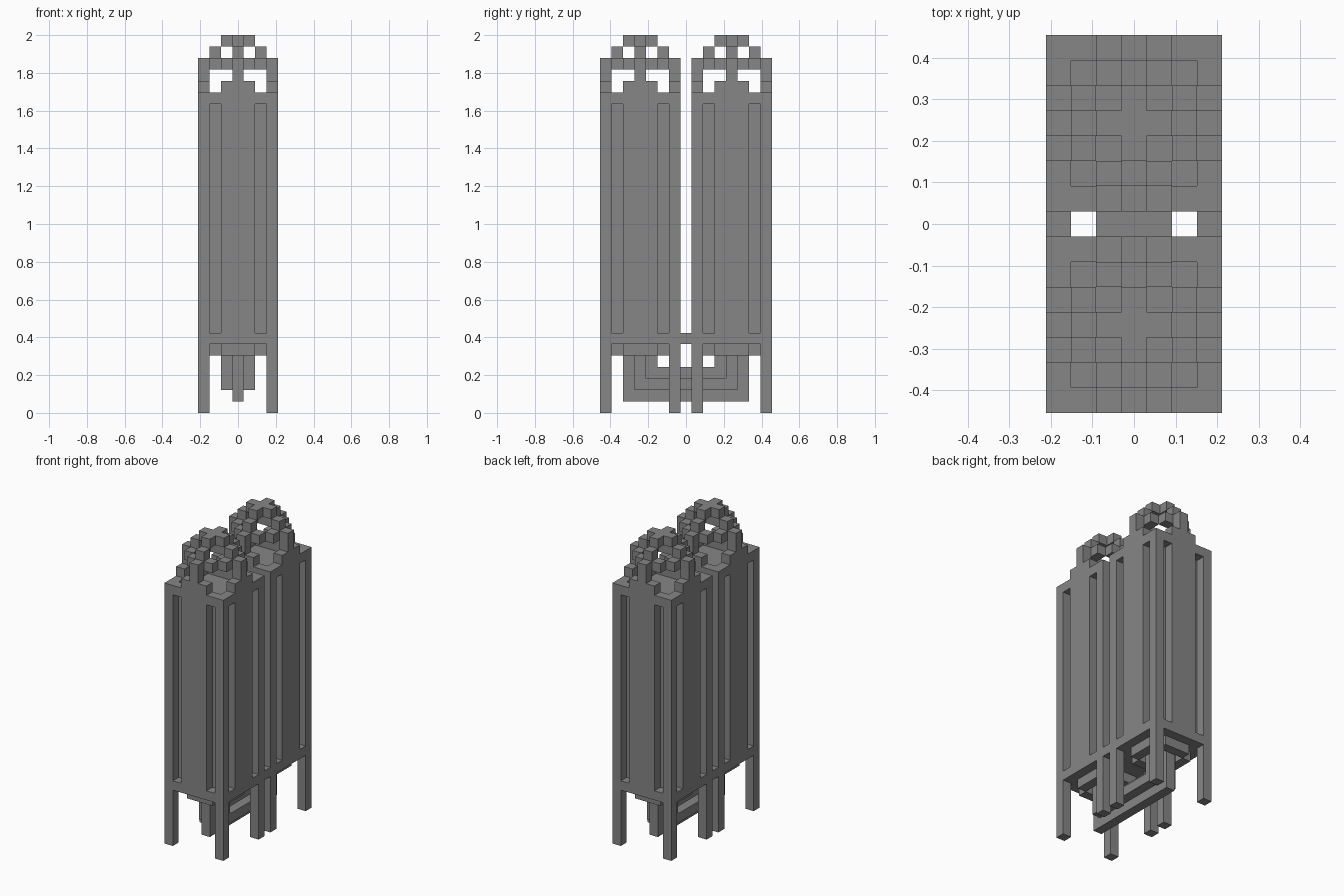
import bpy, bmesh
from mathutils import Matrix, Vector

U = 2 / 33          # edge of one cube
OFFSET = 4          # tower centre along y, in cubes

cube = bpy.data.objects.get("Cube")
if cube:
    bpy.data.objects.remove(cube, do_unlink=True)

grey = bpy.data.materials.new("mid_grey")
grey.use_nodes = True
colour = (0.24, 0.24, 0.24, 1)
grey.diffuse_color = colour
grey.node_tree.nodes["Principled BSDF"].inputs["Base Color"].default_value = colour


def box(x, y, z):
    """Block from three (low, high) ranges, in cubes."""
    lo, hi = Vector((x[0], y[0], z[0])), Vector((x[1], y[1], z[1]))
    return (lo + hi) / 2, hi - lo


def cell(x, y, z0, z1):
    """Column one cube wide, centred on x, y."""
    return box((x - .5, x + .5), (y - .5, y + .5), (z0, z1))


def build(name, blocks, turns=1, shift=0):
    """Mesh from blocks, repeated in quarter turns, moved along y."""
    bm = bmesh.new()
    for turn in range(turns):
        spin = Matrix.Rotation(turn * 1.5707963, 4, 'Z')
        for centre, size in blocks:
            place = Matrix.Translation((0, shift, 0)) @ spin @ Matrix.Translation(centre)
            bmesh.ops.create_cube(bm, size=1, matrix=place @ Matrix.Diagonal((*size, 1)))
    bmesh.ops.scale(bm, vec=(U, U, U), verts=bm.verts)
    mesh = bpy.data.meshes.new(name)
    bm.to_mesh(mesh)
    bm.free()
    mesh.materials.append(grey)
    obj = bpy.data.objects.new(name, mesh)
    bpy.context.collection.objects.link(obj)


FULL, CORE, PANEL, EDGE = (-3.5, 3.5), (-2.5, 2.5), (-1.5, 1.5), (-3.5, -2.5)

for side, sign in (("front", -1), ("back", 1)):
    def tower(part, blocks, turns=1):
        build(f"{side}_tower_{part}", blocks, turns, sign * OFFSET)

    # Body: base slab, solid core, corner posts and wall panels with slots between
    tower("base", [box(FULL, FULL, (6, 7))])
    tower("core", [box(CORE, CORE, (7, 27))])
    tower("corner_posts", [cell(-3, -3, 7, 28)], 4)
    tower("wall_panels", [box(PANEL, EDGE, (7, 29))], 4)
    tower("slot_lintels", [cell(s * 2, -3, 27, 28) for s in (-1, 1)], 4)
    tower("legs", [cell(-3, -3, 0, 6)], 4)

    # Open crown: four ribs rising to a cross, with a ring around them
    tower("crown_ribs", [cell(0, -3, 29, 31), cell(0, -2, 30, 32),
                         cell(0, -1, 32, 33)], 4)
    tower("crown_cap", [cell(0, 0, 32, 33)])
    tower("crown_ring", [cell(s, -2, 30, 31) for s in (-1, 1)], 4)

    # Collar under the base
    tower("collar", [box(PANEL, (-2.5, -1.5), (5, 6))], 4)

# Nested U pipes linking the towers: (name, x, y reach, bottom)
for name, x, reach, bottom in (("outer_pipe", 0, 5, 1), ("left_pipe", 1, 4, 2),
                               ("right_pipe", -1, 4, 2), ("inner_pipe", 0, 3, 3)):
    span = (-reach - .5, reach + .5)
    build(name, [box((x - .5, x + .5), span, (bottom, bottom + 1)),
                 cell(x, reach, bottom + 1, 6), cell(x, -reach, bottom + 1, 6)])

# Walkway joining the two bases
build("base_bridge", [box(PANEL, (-.5, .5), (6, 7)),
                      cell(-3, 0, 6, 7), cell(3, 0, 6, 7)])
